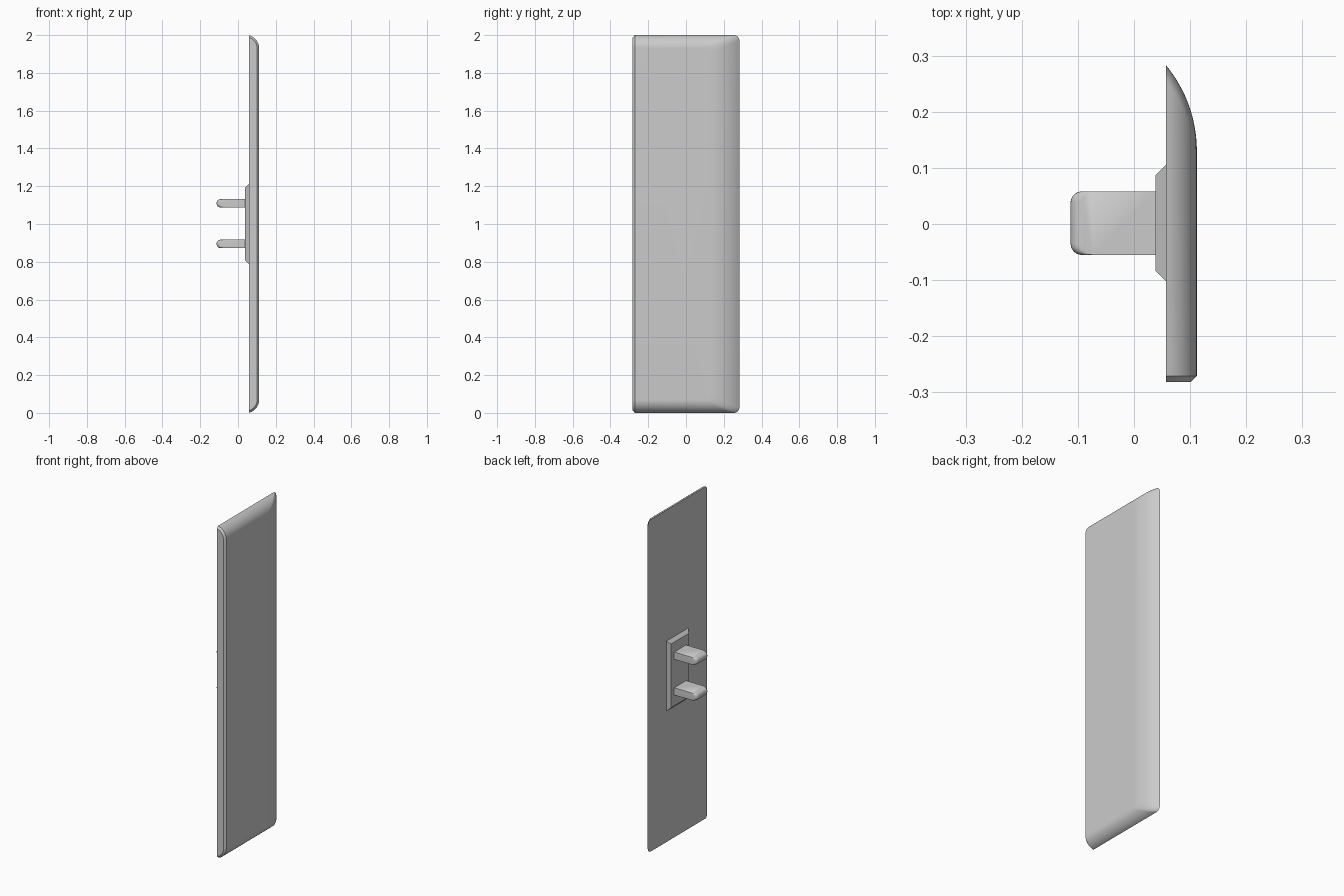
import bpy, bmesh
from math import sin, cos, pi, sqrt, radians

cube = bpy.data.objects.get("Cube")
if cube:
    bpy.data.objects.remove(cube, do_unlink=True)

grey = bpy.data.materials.new("plain_grey")
grey.use_nodes = True
COLOUR = (0.6, 0.6, 0.6, 1)
grey.diffuse_color = COLOUR
grey.node_tree.nodes["Principled BSDF"].inputs["Base Color"].default_value = COLOUR


def outline(a0, a1, b0, b1, r, steps=8):
    """Rectangle whose two corners at a1 are rounded; it starts and ends at a0."""
    pts = [(a0, b0)]
    for i in range(steps + 1):
        t = pi / 2 * i / steps
        pts.append((a1 - r + r * sin(t), b0 + r - r * cos(t)))
    for i in range(steps + 1):
        t = pi / 2 * i / steps
        pts.append((a1 - r + r * cos(t), b1 - r + r * sin(t)))
    return pts + [(a0, b1)]


def loft(bm, rings):
    """Skin the rings, cap both ends, and return the single flat a0 side."""
    rows = [[bm.verts.new(p) for p in ring] for ring in rings]
    for low, high in zip(rows, rows[1:]):
        for i in range(len(low) - 1):
            bm.faces.new((low[i], low[i + 1], high[i + 1], high[i]))
    bm.faces.new(rows[0])
    bm.faces.new(rows[-1])
    side = bm.faces.new([r[0] for r in rows] + [r[-1] for r in reversed(rows)])
    bmesh.ops.recalc_face_normals(bm, faces=bm.faces)
    return side


def finish(bm, name):
    mesh = bpy.data.meshes.new(name)
    bm.to_mesh(mesh)
    bm.free()
    mesh.materials.append(grey)
    obj = bpy.data.objects.new(name, mesh)
    bpy.context.collection.objects.link(obj)
    bpy.ops.object.select_all(action='DESELECT')
    obj.select_set(True)
    bpy.context.view_layer.objects.active = obj
    bpy.ops.object.shade_smooth_by_angle(angle=radians(30))


# Panel: flat back, outer face curving away at the top, bottom and rear
BACK, FACE, CHAMFER = 0.057, 0.112, 0.011
DEPTH = FACE - BACK
END_R, REAR_R = 0.072, 0.24
END_RUN, REAR_RUN = sqrt(2 * END_R * DEPTH - DEPTH**2), sqrt(2 * REAR_R * DEPTH - DEPTH**2)
STEPS = 16
rings = []
for i in range(STEPS + 1):
    drop = DEPTH * (i / STEPS) ** 2
    z_in = END_RUN - sqrt(2 * END_R * drop - drop**2)
    y_in = REAR_RUN - sqrt(2 * REAR_R * drop - drop**2)
    shape = outline(-0.271, 0.283 - y_in, z_in, 2 - z_in, 0.03)
    rings.append([(FACE - drop, y, z) for y, z in shape])
bm = bmesh.new()
front = loft(bm, rings)
# Front edge chamfer, with the back kept flat
bmesh.ops.inset_region(bm, faces=[front], thickness=CHAMFER, depth=CHAMFER,
                       use_even_offset=True)
for v in bm.verts:
    if v.co.y < -0.275 and v.co.x < BACK + CHAMFER * 1.2:
        v.co.x = BACK
finish(bm, "panel")

# Mounting plate with sloping edges
bm = bmesh.new()
bmesh.ops.create_cube(bm, size=1)
for v in bm.verts:
    outer = v.co.x < 0
    slope = 0.019 if outer else 0
    y_side, z_side = (1 if c > 0 else -1 for c in v.co.yz)
    v.co = (0.038 if outer else BACK,
            0.002 + y_side * (0.104 - slope),
            1 + z_side * (0.211 - slope))
finish(bm, "mounting_plate")

# Two prongs with rounded tips
HALF, TIP_R = 0.022, 0.02
for name, height in (("lower_prong", 0.895), ("upper_prong", 1.11)):
    rings = []
    for side in (-1, 1):
        for i in range(7):
            t = pi / 2 * (i / 6 if side > 0 else 1 - i / 6)
            z = height + side * (HALF - TIP_R + TIP_R * sin(t))
            tip = 0.113 - TIP_R * (1 - cos(t))
            rings.append([(-a, b, z) for a, b in outline(-0.038, tip, -0.055, 0.058, 0.02)])
    bm = bmesh.new()
    loft(bm, rings)
    finish(bm, name)
